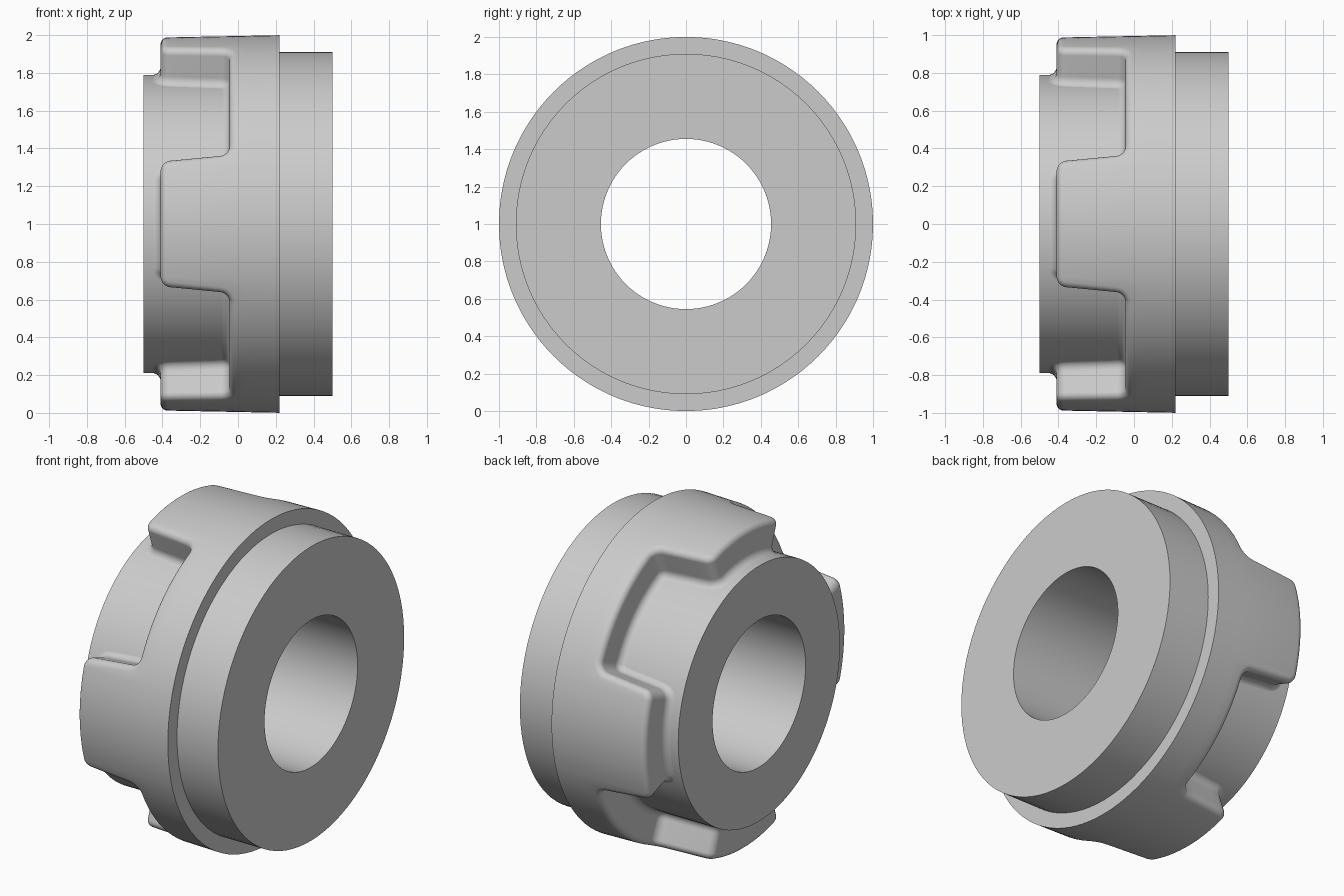
import bpy, bmesh
from math import sin, cos, tan, atan2, pi, hypot, radians
from mathutils import Vector

cube = bpy.data.objects.get("Cube")
if cube:
    bpy.data.objects.remove(cube, do_unlink=True)

steel = bpy.data.materials.new("light_grey_steel")
steel.use_nodes = True
GREY = (0.6, 0.6, 0.6, 1)
steel.diffuse_color = GREY
steel.node_tree.nodes["Principled BSDF"].inputs["Base Color"].default_value = GREY


def make_from_rings(name, rings):
    """Join closed rings of points into one closed ring-shaped solid."""
    bm = bmesh.new()
    vs = [[bm.verts.new(p) for p in ring] for ring in rings]
    n = len(vs[0])
    for i in range(len(vs)):
        a, b = vs[i - 1], vs[i]
        for j in range(n):
            bm.faces.new((a[j - 1], a[j], b[j], b[j - 1]))
    bmesh.ops.recalc_face_normals(bm, faces=bm.faces)
    mesh = bpy.data.meshes.new(name)
    bm.to_mesh(mesh)
    bm.free()
    mesh.materials.append(steel)
    obj = bpy.data.objects.new(name, mesh)
    bpy.context.collection.objects.link(obj)
    bpy.ops.object.select_all(action='DESELECT')
    obj.select_set(True)
    bpy.context.view_layer.objects.active = obj
    bpy.ops.object.shade_smooth_by_angle(angle=radians(40))
    return obj


def polar(x, r, angle):
    return (x, r * cos(angle), 1 + r * sin(angle))


# Bored core with the wider rear hub, turned about the x axis
BACK = 0.22
core_profile = [(-0.5, 0.455), (-0.5, 0.79), (0.2, 0.79),
                (0.2, 0.91), (0.5, 0.91), (0.5, 0.455)]
SEG = 96
make_from_rings("bored_core", [[polar(x, r, 2 * pi * k / SEG) for k in range(SEG)]
                               for x, r in core_profile])

# Rounded castellated outline of the jaws, unrolled as (arc length, x)
UNROLL = 0.9
FRONT, ROOT = -0.41, -0.045
TIP_HALF, ROOT_HALF = 0.352 * UNROLL, 0.388 * UNROLL
PERIOD = pi / 2 * UNROLL
CORNER = 0.055


def normal(a):
    return Vector((sin(a), -cos(a)))


def jaw_outline():
    corners = [Vector(c) for c in (
        (ROOT_HALF - PERIOD, ROOT), (-ROOT_HALF, ROOT), (-TIP_HALF, FRONT),
        (TIP_HALF, FRONT), (ROOT_HALF, ROOT), (PERIOD - ROOT_HALF, ROOT))]
    pts = []
    for p, c, q in zip(corners, corners[1:], corners[2:]):
        d0, d1 = (c - p).normalized(), (q - c).normalized()
        a0, a1 = atan2(d0.y, d0.x), atan2(d1.y, d1.x)
        side = 1 if a1 > a0 else -1
        reach = CORNER * tan(abs(a1 - a0) / 2)
        centre = c - d0 * reach - side * CORNER * normal(a0)
        for k in range(7):
            n = normal(a0 + (a1 - a0) * k / 6)
            pts.append((centre + side * CORNER * n, n))
    # Subdivide the straight runs so that they follow the cylinder
    pts.append((pts[0][0] + Vector((PERIOD, 0)), pts[0][1]))
    out = []
    for (p, n), (q, m) in zip(pts, pts[1:]):
        cuts = max(1, round((q - p).length / 0.05))
        out += [(p.lerp(q, k / cuts), n.lerp(m, k / cuts)) for k in range(cuts)]
    return out


outline = [(p + Vector((PERIOD * k, 0)), n) for k in range(4) for p, n in jaw_outline()]


def outer_radius(x):
    return 1 - 0.02 * (BACK - x)


# Sweep a filleted wall along the outline, then run the rim to the back face
LOW, HIGH, STEPS = 0.045, 0.037, 6
rings = []
for k in range(STEPS + 1):
    a = pi / 2 * k / STEPS
    off, r = LOW * (1 - sin(a)), 0.789 + LOW * (1 - cos(a))
    rings.append([polar(p.y + n.y * off, r, (p.x + n.x * off) / UNROLL)
                  for p, n in outline])
for k in range(STEPS + 1):
    a = pi / 2 * k / STEPS
    off, drop = -HIGH * (1 - cos(a)), HIGH * (1 - sin(a))
    rings.append([polar(p.y + n.y * off, outer_radius(p.y + n.y * off) - drop,
                        (p.x + n.x * off) / UNROLL) for p, n in outline])
top = [(p + n * -HIGH).x / UNROLL for p, n in outline]
for x, r in ((0.05, outer_radius(0.05)), (BACK, 1.0), (BACK, 0.78)):
    rings.append([polar(x, r, angle) for angle in top])
make_from_rings("jaw_ring", rings)
